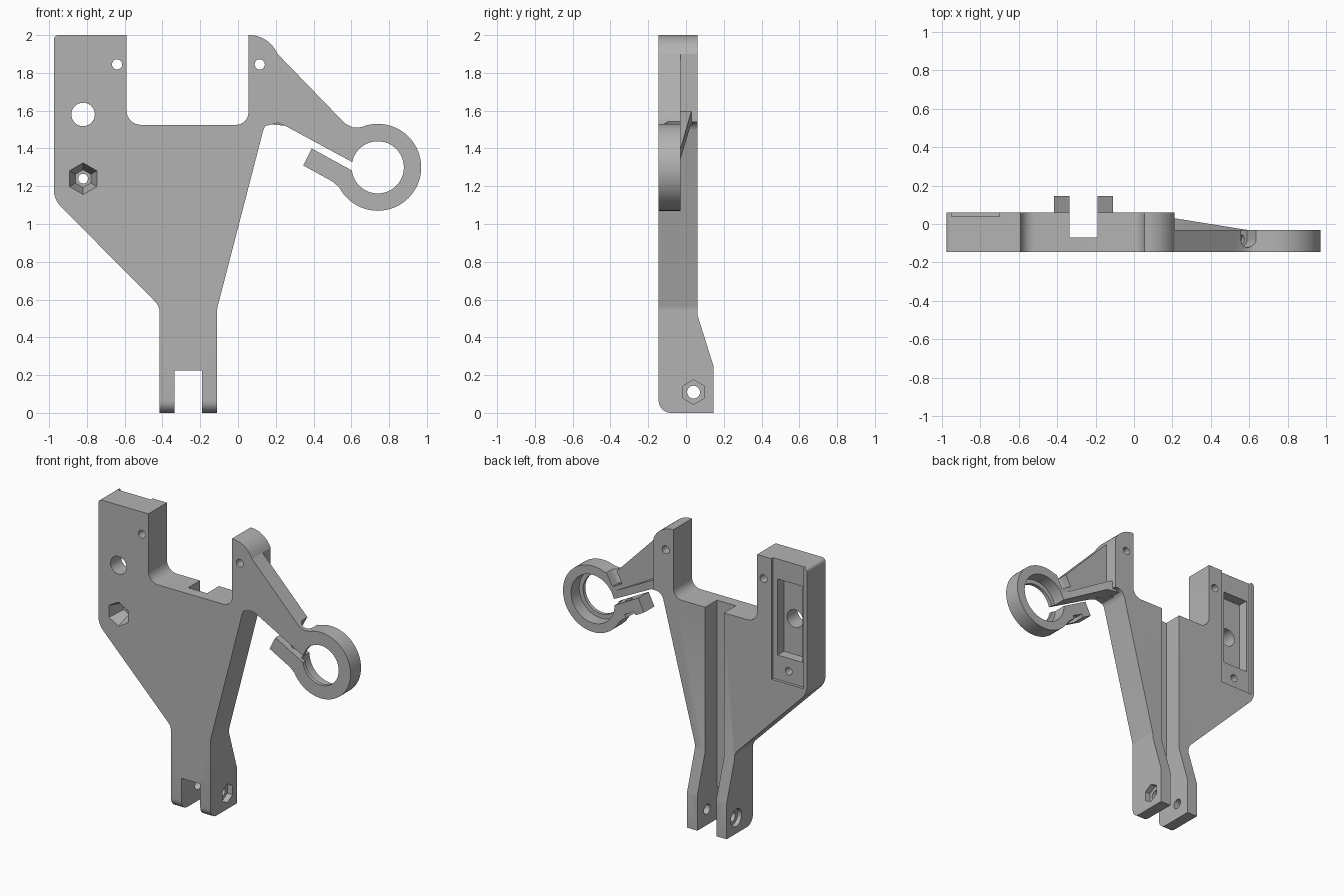
import bpy, bmesh, math
from mathutils import Vector, Matrix

if "Cube" in bpy.data.objects:
    bpy.data.objects.remove(bpy.data.objects["Cube"], do_unlink=True)

grey = bpy.data.materials.new("plain_grey")
grey.use_nodes = True
grey.diffuse_color = (0.45, 0.45, 0.45, 1)
grey.node_tree.nodes["Principled BSDF"].inputs["Base Color"].default_value = (0.45, 0.45, 0.45, 1)

FRONT, BACK, THIN = -0.145, 0.06, -0.03


def rounded(corners, steps=8):
    """Outline with a fillet at each corner given as (u, v, radius)."""
    out = []
    for i, (u, v, r) in enumerate(corners):
        p = Vector((u, v))
        a = (Vector(corners[i - 1][:2]) - p).normalized()
        b = (Vector(corners[(i + 1) % len(corners)][:2]) - p).normalized()
        if r == 0:
            out.append(p)
            continue
        half = a.angle(b) / 2
        centre = p + (a + b).normalized() * r / math.sin(half)
        start = p + a * r / math.tan(half) - centre
        end = p + b * r / math.tan(half) - centre
        sweep = start.angle(end)
        for k in range(steps + 1):
            t = k / steps
            out.append(centre + (start * math.sin((1 - t) * sweep)
                                 + end * math.sin(t * sweep)) / math.sin(sweep))
    return out


def ngon(u, v, r, n=32):
    return [Vector((u + r * math.sin(2 * math.pi * k / n),
                    v + r * math.cos(2 * math.pi * k / n))) for k in range(n)]


def rect(u0, u1, v0, v1):
    return [Vector(c) for c in ((u0, v0), (u1, v0), (u1, v1), (u0, v1))]


def prism(name, outline, lo, hi, axis="y", taper=1.0, matrix=None):
    """Extrude an outline along an axis; taper shrinks the far end."""
    place = {"x": lambda p, h: (h, p[0], p[1]),
             "y": lambda p, h: (p[0], h, p[1]),
             "z": lambda p, h: (p[0], p[1], h)}[axis]
    outline = [Vector(p) for p in outline]
    mid = sum(outline, Vector((0, 0))) / len(outline)
    bm = bmesh.new()
    near = [bm.verts.new(place(p, lo)) for p in outline]
    far = [bm.verts.new(place(mid + (p - mid) * taper, hi)) for p in outline]
    bm.faces.new(near)
    bm.faces.new(far[::-1])
    n = len(outline)
    for i in range(n):
        j = (i + 1) % n
        bm.faces.new((near[i], far[i], far[j], near[j]))
    bmesh.ops.recalc_face_normals(bm, faces=bm.faces)
    if matrix:
        bm.transform(matrix)
    mesh = bpy.data.meshes.new(name)
    bm.to_mesh(mesh)
    bm.free()
    mesh.materials.append(grey)
    obj = bpy.data.objects.new(name, mesh)
    bpy.context.collection.objects.link(obj)
    return obj


def combine(target, tools, operation):
    """Apply booleans and discard the tools."""
    for tool in tools:
        mod = target.modifiers.new("bool", "BOOLEAN")
        mod.operation, mod.solver, mod.object = operation, "EXACT", tool
        bpy.context.view_layer.update()
        graph = bpy.context.evaluated_depsgraph_get()
        mesh = bpy.data.meshes.new_from_object(target.evaluated_get(graph))
        target.modifiers.clear()
        target.data = mesh
        bpy.data.objects.remove(tool, do_unlink=True)


# Main plate: front outline limited by the side outline with the thicker foot
body = prism("bracket_body", rounded([
    (-0.975, 2.0, 0.025), (-0.59, 2.0, 0), (-0.59, 1.525, 0.075),
    (0.055, 1.525, 0.065), (0.055, 2.0, 0), (0.155, 2.0, 0.16),
    (0.21, 1.9, 0), (0.21, 1.54, 0), (0.145, 1.54, 0.06),
    (-0.11, 0.555, 0.08), (-0.11, 0, 0), (-0.415, 0, 0),
    (-0.415, 0.565, 0.08), (-0.975, 1.13, 0.13)]), -0.3, 0.3)
side = prism("side_limit", rounded([
    (FRONT, 2.2, 0), (BACK, 2.2, 0), (BACK, 0.52, 0), (0.145, 0.25, 0),
    (0.145, 0, 0), (FRONT, 0, 0.065)]), -1.2, 0.6, "x")
combine(body, [side], "INTERSECT")

# Slots, mounting recess, holes and nut pockets
combine(body, [
    prism("back_slot", rect(-0.335, -0.19, -0.1, 1.7), -0.07, 0.3),
    prism("foot_slot", rect(-0.335, -0.19, -0.1, 0.225), -0.3, 0.3),
    prism("shallow_recess", rect(-0.95, -0.70, 1.16, 2.1), 0.04, 0.3),
    prism("deep_pocket", rect(-0.925, -0.735, 1.33, 1.86), -0.03, 0.3),
    prism("cable_hole", ngon(-0.82, 1.58, 0.062), -0.3, 0.3),
    prism("screw_hole", ngon(-0.82, 1.24, 0.026, 20), -0.3, 0.3),
    prism("front_nut_pocket", ngon(-0.82, 1.24, 0.084, 6), FRONT - 0.001, -0.03, taper=0.56),
    prism("left_top_hole", ngon(-0.64, 1.845, 0.027, 20), -0.3, 0.3),
    prism("right_top_hole", ngon(0.115, 1.845, 0.027, 20), -0.3, 0.3),
    prism("axle_hole", ngon(0.04, 0.11, 0.034, 24), -0.6, 0.1, "x"),
    prism("axle_nut_pocket", ngon(0.04, 0.11, 0.065, 6), -0.15, 0.1, "x"),
    prism("axle_head_pocket", ngon(0.04, 0.11, 0.06, 24), -0.6, -0.385, "x"),
], "DIFFERENCE")

# Thin arm with clamp ring, tab and tapering rib
arm = prism("clamp_arm", [
    (0.15, 1.88), (0.21, 1.9), (0.53, 1.57), (0.57, 1.53), (0.61, 1.51), (0.66, 1.513),
    (0.74, 1.4), (0.74, 1.255), (0.25, 1.52), (0.21, 1.535), (0.15, 1.52)], FRONT, THIN)
combine(arm, [
    prism("clamp_ring", ngon(0.74, 1.30, 0.23, 64), FRONT, THIN),
    prism("clamp_tab", [(0.39, 1.40), (0.345, 1.31), (0.50, 1.225), (0.535, 1.195),
                        (0.57, 1.145), (0.7, 1.2), (0.65, 1.257)], FRONT, THIN),
], "UNION")
tilt = Matrix.Translation((0.46, -0.08, 1.28)) @ Matrix.Rotation(math.atan2(0.48, 0.875), 4, "Y")
u_notch = [(0.042 * math.cos(a), 0.042 * math.sin(a))
           for a in (math.pi + math.pi * k / 10 for k in range(11))] + [(0.042, 0.2), (-0.042, 0.2)]
combine(arm, [
    prism("ring_bore", ngon(0.74, 1.30, 0.138, 64), -0.3, 0.3),
    prism("ring_counterbore", ngon(0.74, 1.30, 0.168, 64), -0.12, 0.3),
    prism("clamp_gap", [(0.25, 1.52), (0.66, 1.298), (0.66, 1.252), (0.39, 1.40)], -0.3, 0.3),
    prism("clamp_screw_hole", ngon(0, 0, 0.026, 20), -0.3, 0.22, "z", matrix=tilt),
    prism("screw_head_notch", u_notch, 0.19, 0.4, "z", matrix=tilt),
    prism("nut_notch", u_notch, -0.2, -0.005, "z", matrix=tilt),
], "DIFFERENCE")

rib = prism("arm_rib", [(0.15, 1.53), (0.25, 1.52), (0.575, 1.344), (0.59, 1.39),
                        (0.25, 1.58), (0.15, 1.62)], -0.1, 0.04)
rib_limit = prism("rib_slope", [(0.1, -0.12), (0.7, -0.12), (0.7, -0.045),
                                (0.57, -0.028), (0.21, 0.03), (0.1, 0.04)], 1.2, 1.8, "z")
combine(rib, [rib_limit], "INTERSECT")
combine(body, [arm, rib], "UNION")

# Smooth the fillets and bores, keep the edges crisp
bpy.ops.object.select_all(action="DESELECT")
body.select_set(True)
bpy.context.view_layer.objects.active = body
bpy.ops.object.shade_smooth_by_angle(angle=math.radians(30))
